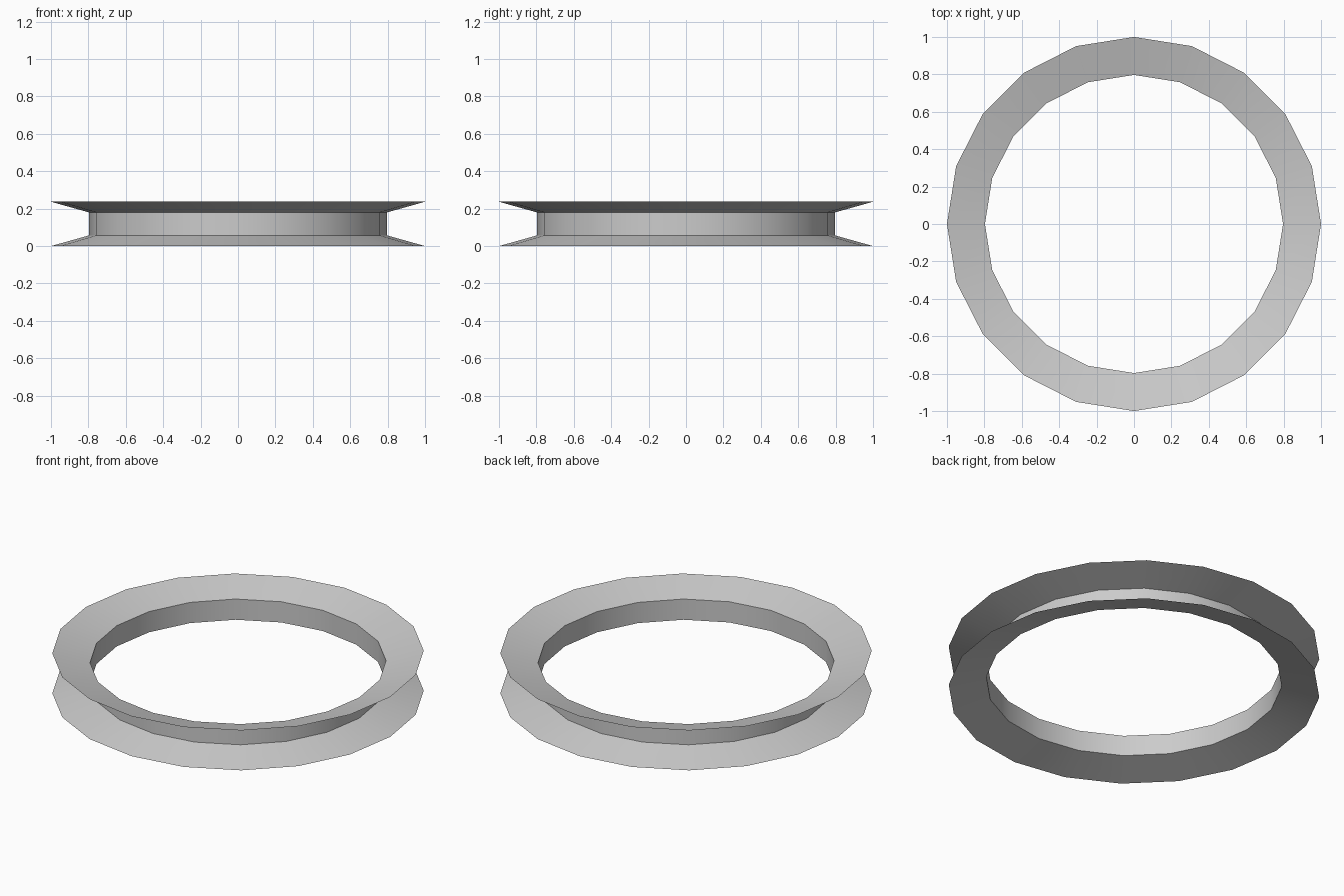
import bpy
import bmesh
from math import cos, sin, pi

cube = bpy.data.objects.get("Cube")
if cube:
    bpy.data.objects.remove(cube, do_unlink=True)

SIDES = 20
# Rim cross-section from bottom lip to top lip: (radius, height)
PROFILE = [(1.0, 0.0), (0.797, 0.057), (0.797, 0.18), (1.0, 0.237)]

# One plain grey for the whole rim
grey = bpy.data.materials.new("light_grey")
grey.use_nodes = True
colour = (0.6, 0.6, 0.6, 1.0)
grey.diffuse_color = colour
grey.node_tree.nodes["Principled BSDF"].inputs["Base Color"].default_value = colour

# Open sheet: two flared flanges joined by an upright inner wall
bm = bmesh.new()
rings = []
for radius, height in PROFILE:
    angles = [2 * pi * i / SIDES for i in range(SIDES)]
    rings.append([bm.verts.new((radius * cos(a), radius * sin(a), height)) for a in angles])
for low, high in zip(rings, rings[1:]):
    for i in range(SIDES):
        j = (i + 1) % SIDES
        bm.faces.new((low[i], low[j], high[j], high[i]))

mesh = bpy.data.meshes.new("grooved_rim")
bm.to_mesh(mesh)
bm.free()
mesh.materials.append(grey)
rim = bpy.data.objects.new("grooved_rim", mesh)
bpy.context.collection.objects.link(rim)

# Smooth around the ring, sharp where flange meets wall
bpy.ops.object.select_all(action="DESELECT")
rim.select_set(True)
bpy.context.view_layer.objects.active = rim
bpy.ops.object.shade_smooth_by_angle(angle=pi / 6)
